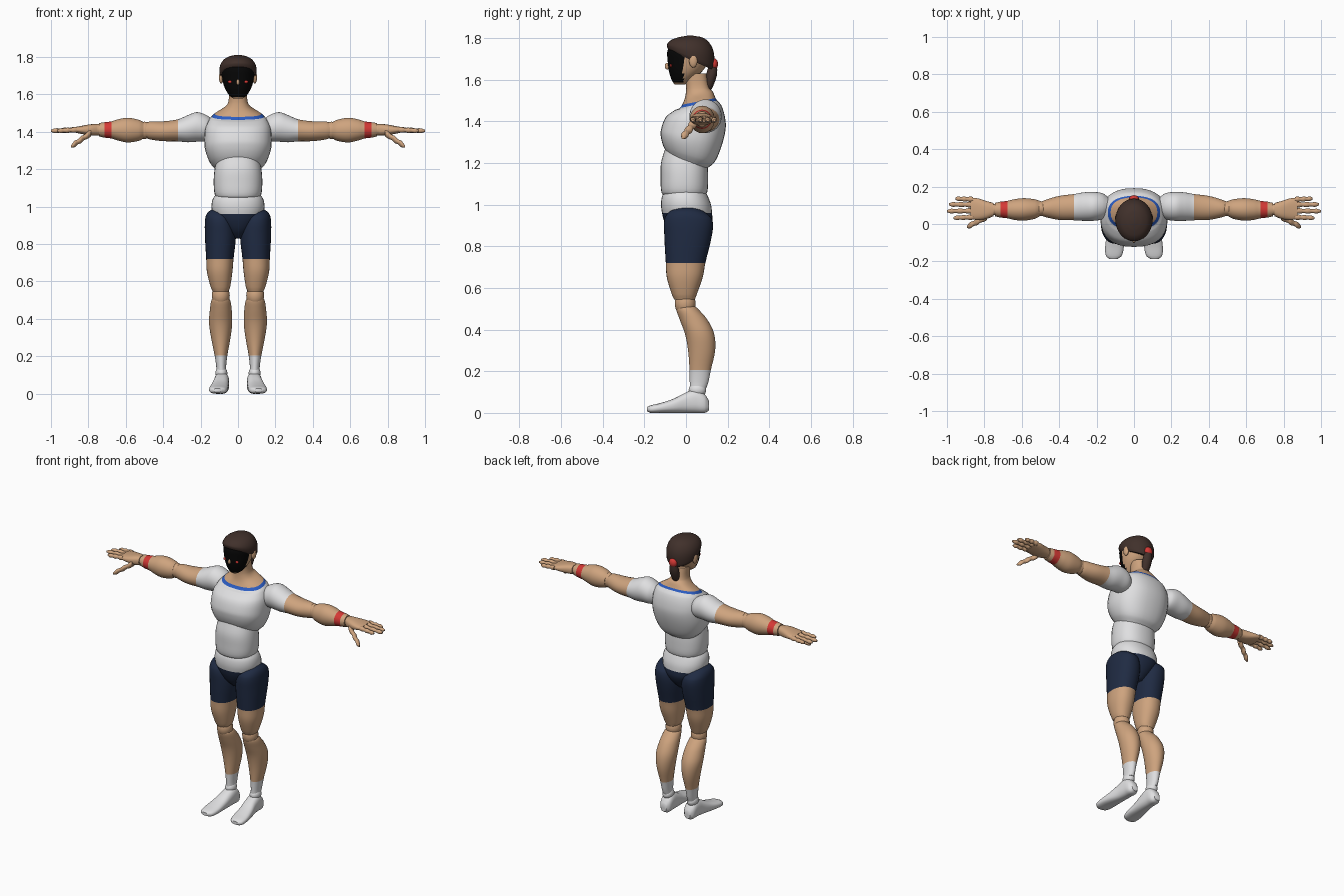
import bpy
import bmesh
from math import cos, sin, pi, copysign
from mathutils import Vector

default_cube = bpy.data.objects.get("Cube")
if default_cube:
    bpy.data.objects.remove(default_cube, do_unlink=True)

COLOURS = {
    "white cloth": (.74, .74, .75),
    "skin": (.62, .37, .21),
    "navy cloth": (.014, .024, .056),
    "brown hair": (.052, .03, .024),
    "black mask": (.002, .002, .002),
    "red band": (.66, .04, .035),
    "blue trim": (.025, .11, .55),
}
MATERIALS = {}
for colour_name, rgb in COLOURS.items():
    material = bpy.data.materials.new(colour_name)
    material.use_nodes = True
    material.diffuse_color = (*rgb, 1)
    shader = material.node_tree.nodes["Principled BSDF"]
    shader.inputs["Base Color"].default_value = (*rgb, 1)
    shader.inputs["Roughness"].default_value = .7
    MATERIALS[colour_name] = material
WHITE, SKIN, NAVY, HAIR, MASK, RED, BLUE = COLOURS

SIDES = 32
STEPS = 4
parts = []


def finish(name, bm, used):
    """Turn a bmesh into a named object with the given materials."""
    bmesh.ops.recalc_face_normals(bm, faces=bm.faces)
    mesh = bpy.data.meshes.new(name)
    bm.to_mesh(mesh)
    bm.free()
    for colour in used:
        mesh.materials.append(MATERIALS[colour])
    obj = bpy.data.objects.new(name, mesh)
    bpy.context.collection.objects.link(obj)
    parts.append(obj)
    return obj


def smooth_stations(stations):
    """Catmull-Rom refinement; the given stations stay in the result."""
    rows = [Vector(list(s) + [0] * (6 - len(s))) for s in stations]
    result = []
    for i in range(len(rows) - 1):
        p, q = rows[i], rows[i + 1]
        before = rows[max(i - 1, 0)]
        after = rows[min(i + 2, len(rows) - 1)]
        span = q[0] - p[0]
        slope_p = (q - before) * (span / (q[0] - before[0]))
        slope_q = (after - p) * (span / (after[0] - p[0]))
        for k in range(STEPS):
            t = k / STEPS
            u = 1 - t
            result.append(p * (u * u * (1 + 2 * t)) + slope_p * (t * u * u)
                          + q * (t * t * (3 - 2 * t)) - slope_q * (t * t * u))
    return result + [rows[-1]]


def loft(name, axis, stations, colours, power=2, side=1, rule=None):
    """Skin rings along an axis.

    Station: position, two centre coordinates, two radii, optional tilt.
    Colours: one name, or one name for each span between stations.
    """
    spans = len(stations) - 1
    if isinstance(colours, str):
        colours = [colours] * spans
    used = list(COLOURS) if rule else list(dict.fromkeys(colours))
    bm = bmesh.new()
    rings = []
    for pos, a, b, ra, rb, tilt in smooth_stations(stations):
        ring = []
        for k in range(SIDES):
            angle = 2 * pi * k / SIDES
            c, s = cos(angle), sin(angle)
            u = ra * copysign(abs(c) ** (2 / power), c)
            v = rb * copysign(abs(s) ** (2 / power), s)
            along = pos + tilt * v
            x, y, z = {"x": (along, a + u, b + v),
                       "y": (a + u, along, b + v),
                       "z": (a + u, b + v, along)}[axis]
            ring.append(bm.verts.new((x * side, y, z)))
        rings.append(ring)
    for i, (low, high) in enumerate(zip(rings, rings[1:])):
        for k in range(SIDES):
            n = (k + 1) % SIDES
            face = bm.faces.new((low[k], low[n], high[n], high[k]))
            face.material_index = used.index(colours[i // STEPS])
    bm.faces.new(rings[0]).material_index = used.index(colours[0])
    bm.faces.new(rings[-1]).material_index = used.index(colours[-1])
    if rule:
        for face in bm.faces:
            face.material_index = used.index(rule(face.calc_center_median()))
    return finish(name, bm, used)


def ball(name, centre, radii, colour):
    """Ellipsoid for joints and small details."""
    bm = bmesh.new()
    bmesh.ops.create_uvsphere(bm, u_segments=24, v_segments=14, radius=1)
    bmesh.ops.scale(bm, vec=radii, verts=bm.verts)
    bmesh.ops.translate(bm, vec=centre, verts=bm.verts)
    return finish(name, bm, [colour])


def finger(name, start, end, radius, side):
    """Digit with pinched joints, tapering to a rounded tip."""
    start, end = Vector(start), Vector(end)
    swell = (1, 1.1, .8, 1.05, .75, .95, .4)
    stations = []
    for i, scale in enumerate(swell):
        p = start.lerp(end, i / (len(swell) - 1))
        stations.append((*p, radius * scale, radius * scale))
    loft(name, "x", stations, SKIN, side=side)


# Torso: chest with neckline and neck, abdomen, pelvis
loft("chest_and_neck", "z", [
    (1.2, 0, .01, .115, .09, -.3), (1.24, 0, .015, .15, .122, -.3),
    (1.3, 0, .025, .175, .145, -.15), (1.36, 0, .035, .18, .155),
    (1.42, 0, .045, .175, .142), (1.465, 0, .058, .155, .112, .1),
    (1.482, 0, .06, .14, .09, .2), (1.496, 0, .062, .125, .08, .2),
    (1.53, 0, .062, .072, .066, .2), (1.56, 0, .057, .052, .056),
    (1.63, 0, .045, .048, .053)],
    [WHITE] * 6 + [BLUE] + [SKIN] * 3, power=2.4)
loft("abdomen", "z", [
    (1.04, 0, -.008, .105, .095), (1.06, 0, -.008, .123, .11),
    (1.13, 0, -.008, .13, .114), (1.2, 0, -.008, .125, .112),
    (1.27, 0, 0, .11, .1)], WHITE, power=2.3)
loft("pelvis", "z", [
    (.83, 0, .01, .03, .05), (.87, 0, .01, .07, .09),
    (.92, 0, .01, .115, .115), (.96, 0, .005, .135, .12),
    (1.0, 0, 0, .142, .12), (1.04, 0, -.005, .135, .11),
    (1.07, 0, -.005, .115, .095)], [NAVY] * 3 + [WHITE] * 3, power=2.2)


# Head: masked face, hair, tied tail
def face_colour(p):
    return MASK if p.y < -.012 and p.z > 1.585 else SKIN


loft("head", "z", [
    (1.577, 0, -.03, .025, .025), (1.595, 0, -.022, .047, .045),
    (1.64, 0, -.002, .073, .08), (1.69, 0, .01, .086, .098),
    (1.74, 0, .015, .09, .104), (1.78, 0, .02, .07, .085)],
    SKIN, rule=face_colour)
loft("hair", "z", [
    (1.695, 0, .022, .092, .105, -.45), (1.71, 0, .022, .098, .112, -.4),
    (1.75, 0, .022, .097, .112, -.2), (1.785, 0, .022, .077, .09, -.08),
    (1.804, 0, .02, .045, .055), (1.811, 0, .02, .012, .015)], HAIR)
loft("hair_tail", "z", [
    (1.54, 0, .1, .01, .01), (1.56, 0, .106, .022, .02),
    (1.62, 0, .122, .03, .026), (1.67, 0, .13, .02, .02)], HAIR)
ball("hair_tie", (0, .134, 1.675), (.027, .02, .028), RED)
ball("nose", (0, -.09, 1.665), (.008, .012, .016), SKIN)

for side, label in ((1, "left"), (-1, "right")):
    # Face details
    ball(label + "_ear", (side * .09, .035, 1.69), (.012, .02, .032), SKIN)
    ball(label + "_eye", (side * .043, -.073, 1.667), (.012, .006, .008), RED)

    # Arm
    loft(label + "_upper_arm", "x", [
        (.14, .095, 1.415, .05, .055), (.17, .095, 1.42, .07, .07),
        (.22, .094, 1.426, .077, .079), (.27, .093, 1.416, .076, .072),
        (.32, .09, 1.408, .07, .059), (.4, .086, 1.403, .064, .053),
        (.47, .083, 1.407, .047, .048), (.495, .082, 1.408, .038, .04)],
        [WHITE] * 4 + [SKIN] * 3, side=side)
    ball(label + "_elbow", (side * .5, .082, 1.408), (.045, .04, .046), SKIN)
    loft(label + "_forearm", "x", [
        (.505, .082, 1.408, .042, .044), (.53, .08, 1.408, .052, .056),
        (.59, .078, 1.409, .06, .066), (.64, .077, 1.41, .055, .057),
        (.675, .077, 1.41, .047, .046), (.715, .077, 1.41, .042, .041),
        (.742, .077, 1.411, .036, .036)],
        [SKIN] * 4 + [RED, SKIN], side=side)

    # Hand
    ball(label + "_wrist", (side * .748, .077, 1.411), (.025, .03, .03), SKIN)
    loft(label + "_palm", "x", [
        (.75, .077, 1.411, .035, .03), (.79, .075, 1.41, .048, .03),
        (.84, .08, 1.41, .058, .021), (.875, .083, 1.411, .055, .014)],
        SKIN, power=2.5, side=side)
    for digit, y, tip in (("index", .037, .965), ("middle", .07, 1),
                          ("ring", .103, .99), ("little", .131, .955)):
        finger(f"{label}_{digit}_finger", (.86, y, 1.411),
               (tip, y + (y - .083) * .1, 1.405), .0135, side)
    finger(label + "_thumb", (.785, .04, 1.395), (.892, -.015, 1.322),
           .018, side)

    # Leg with shorts
    loft(label + "_thigh", "z", [
        (.545, .093, -.007, .042, .05), (.57, .094, -.008, .052, .06),
        (.65, .098, -.006, .068, .086), (.72, .097, -.002, .073, .095),
        (.85, .094, .01, .083, .114), (.93, .1, .012, .076, .115, -.03),
        (.965, .105, .01, .06, .085, -.05), (.985, .105, .005, .035, .045)],
        [SKIN] * 3 + [NAVY] * 4, power=2.2, side=side)
    ball(label + "_knee", (side * .092, -.004, .525), (.048, .05, .06), SKIN)
    loft(label + "_calf", "z", [
        (.12, .089, .058, .026, .04), (.15, .09, .063, .027, .045),
        (.205, .091, .068, .034, .051), (.3, .092, .075, .052, .065),
        (.38, .093, .065, .062, .07), (.45, .092, .035, .058, .066),
        (.5, .092, .005, .05, .052), (.515, .092, 0, .038, .04)],
        [WHITE] * 2 + [SKIN] * 5, side=side)
    ball(label + "_ankle", (side * .089, .055, .11), (.032, .042, .035), WHITE)
    loft(label + "_foot", "y", [
        (-.188, .11, .018, .02, .01), (-.17, .108, .018, .042, .018),
        (-.12, .104, .024, .05, .024), (-.06, .098, .034, .047, .034),
        (0, .09, .049, .042, .049), (.05, .087, .057, .04, .057),
        (.09, .086, .045, .036, .045), (.11, .086, .035, .02, .024)],
        WHITE, power=2.5, side=side)

bpy.ops.object.select_all(action="DESELECT")
for part in parts:
    part.select_set(True)
bpy.context.view_layer.objects.active = parts[0]
bpy.ops.object.shade_smooth_by_angle(angle=pi / 4)
